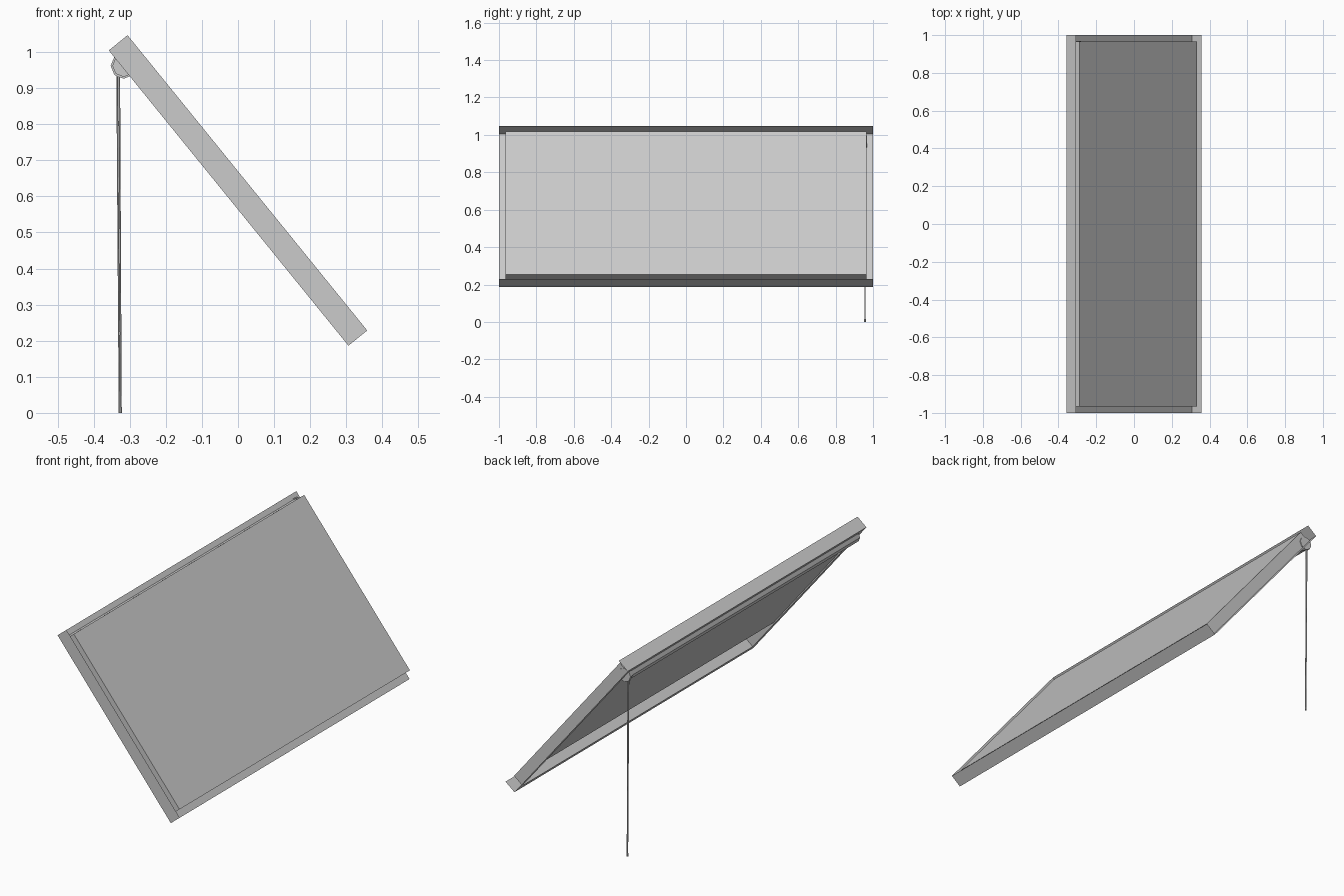
import bpy, bmesh, math
from mathutils import Vector

if "Cube" in bpy.data.objects:
    bpy.data.objects.remove(bpy.data.objects["Cube"])

# Slope frame: U runs down the slope, N points out of the pane
ang = math.atan2(0.818, 0.664)
U = Vector((math.cos(ang), 0, -math.sin(ang)))
N = Vector((math.sin(ang), 0, math.cos(ang)))
C = Vector((0, 0, 0.6165))
LEN, DEPTH, RIM = 0.527, 0.0335, 0.035


def finish(name, bm):
    me = bpy.data.meshes.new(name)
    bm.to_mesh(me)
    bm.free()
    ob = bpy.data.objects.new(name, me)
    bpy.context.collection.objects.link(ob)
    return ob


def rect(bm, a0, a1, y, b):
    return [bm.verts.new(C + U * a + Vector((0, sy * y, 0)) + N * b)
            for a, sy in ((a0, -1), (a1, -1), (a1, 1), (a0, 1))]


def ring(bm, inset, b):
    return rect(bm, -LEN + inset, LEN - inset, 1 - inset, b)


def cylinder(name, p, q, r, sides):
    p, q = Vector(p), Vector(q)
    bpy.ops.mesh.primitive_cylinder_add(vertices=sides, radius=r, depth=(q - p).length,
                                        location=(p + q) / 2,
                                        rotation=(q - p).to_track_quat('Z', 'Y').to_euler())
    ob = bpy.context.object
    ob.name = name
    return ob


# Sheet frame: outer wall (open on the +y side), back rim and inner wall
bm = bmesh.new()
rings = [ring(bm, 0, DEPTH), ring(bm, 0, -DEPTH), ring(bm, RIM, -DEPTH), ring(bm, RIM, 0.029)]
for k, (r0, r1) in enumerate(zip(rings, rings[1:])):
    for i in range(4):
        if k == 0 and i == 2:
            continue
        j = (i + 1) % 4
        bm.faces.new((r0[i], r1[i], r1[j], r0[j]))
finish("window_frame", bm)

# Pane closing the inner opening
bm = bmesh.new()
bm.faces.new(ring(bm, RIM, 0.029))
finish("pane", bm)

# Blind cloth drawn part of the way down, just inside the back rim
bm = bmesh.new()
bm.faces.new(rect(bm, -0.47, 0.29, 0.96, -0.028))
finish("blind_cloth", bm)

# Roller under the upper rail, with a wheel for the pull cord
RX, RZ = -0.317, 0.962
cylinder("roller", (RX, -0.962, RZ), (RX, 0.952, RZ), 0.031, 8)
cylinder("cord_wheel", (RX, 0.952, RZ), (RX, 0.969, RZ), 0.036, 8)

# Two strands of pull cord and the small weight at the floor
for i, (top, low) in enumerate(((-0.335, -0.3285), (-0.329, -0.3245))):
    cylinder(f"pull_cord_{i + 1}", (top, 0.957, 0.94), (low, 0.957, 0.012), 0.0022, 6)
cylinder("cord_weight", (-0.3265, 0.957, 0), (-0.3265, 0.957, 0.016), 0.005, 8)
